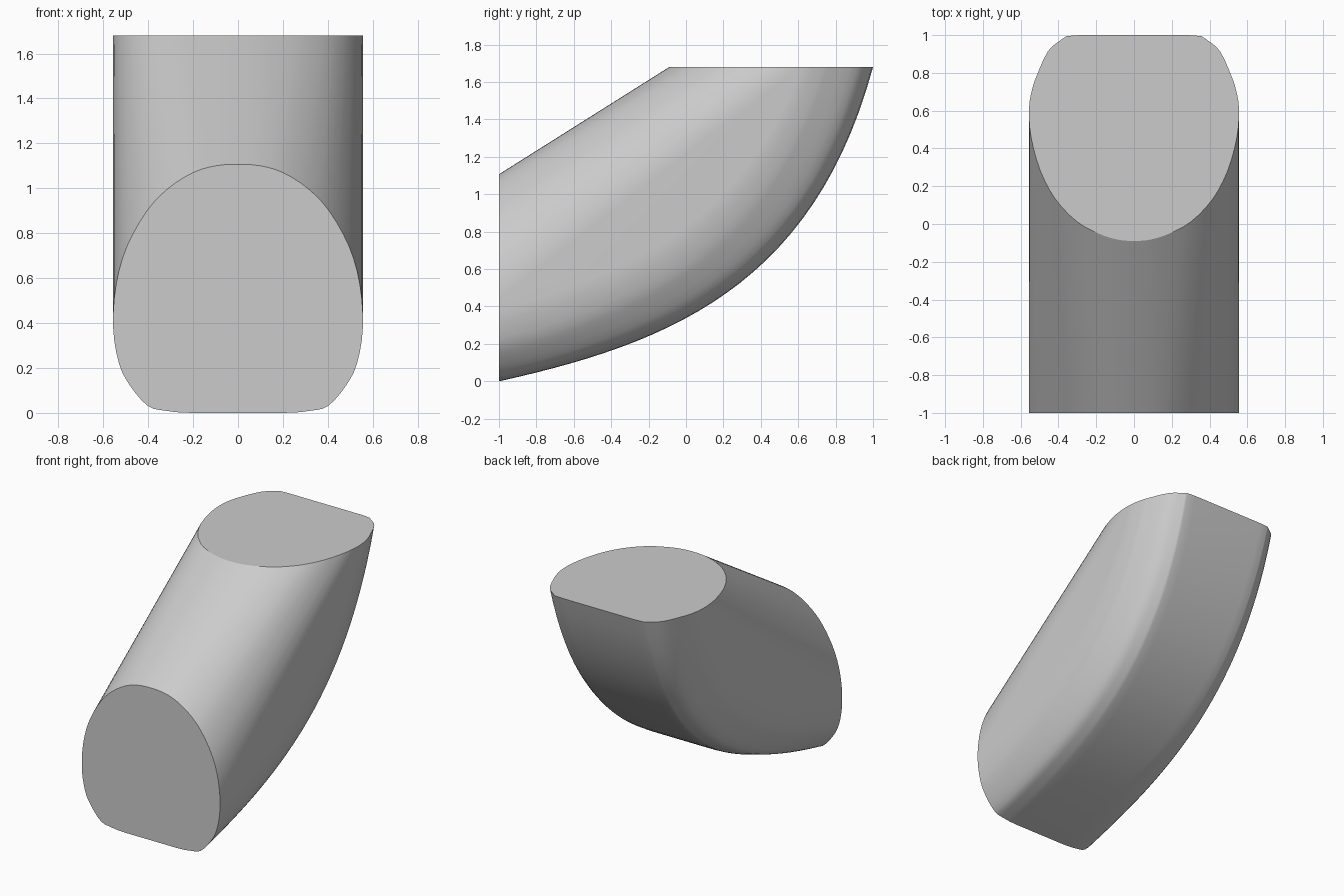
import bpy
import bmesh
from math import radians
from mathutils import Vector

STEPS = 28
FINE = 3
WIDTH = 0.556

cube = bpy.data.objects.get("Cube")
if cube:
    bpy.data.objects.remove(cube, do_unlink=True)

# Half outlines of the two end cuts: (x, distance from the outer curved side)
front_half = [(0.2, 0.0), (0.32, 0.01), (0.40, 0.03), (0.48, 0.12), (0.53, 0.22),
              (WIDTH, 0.38), (0.543, 0.57), (0.495, 0.74), (0.405, 0.9),
              (0.31, 1.0), (0.2, 1.07), (0.1, 1.1), (0, 1.107)]
top_half = [(0.29, 0.0), (0.38, 0.025), (0.455, 0.085), (0.515, 0.215), (0.54, 0.29),
            (WIDTH, 0.39), (0.545, 0.54), (0.495, 0.72), (0.415, 0.87),
            (0.305, 0.985), (0.2, 1.045), (0.1, 1.08), (0, 1.09)]


def outline(half):
    """Closed smooth outline with the distance scaled to run from 0 to 1."""
    depth = half[-1][1]
    right = [Vector((x, d / depth)) for x, d in half]
    pts = right + [Vector((-p.x, p.y)) for p in reversed(right[:-1])]
    count, result = len(pts), []
    for i in range(count):
        a, b, c, d = (pts[(i + k) % count] for k in (-1, 0, 1, 2))
        for f in range(FINE):
            t = f / FINE
            p = b + (c - a) * t / 2 + (a * 2 - b * 5 + c * 4 - d) * t**2 / 2 \
                + (b * 3 - a - c * 3 + d) * t**3 / 2
            result.append((p.x, min(max(p.y, 0), 1)))
    return result


def outer_curve(s):
    """Curved underside, as a cubic from the front foot to the back rim."""
    a, b, c, d = (Vector(p) for p in ((-1, 0), (-0.1, 0.2), (0.68, 0.5), (1, 1.68)))
    r = 1 - s
    return a * r**3 + b * 3 * r * r * s + c * 3 * r * s * s + d * s**3


def inner_line(s):
    """Straight sloping ridge."""
    return Vector((-1, 1.107)).lerp(Vector((-0.09, 1.68)), s)


# Sections fanned between the vertical and the horizontal cut
bm = bmesh.new()
front, top = outline(front_half), outline(top_half)
for i in range(STEPS + 1):
    s = i / STEPS
    low, high = outer_curve(s), inner_line(s)
    for (xa, ta), (xb, tb) in zip(front, top):
        y, z = low.lerp(high, ta + (tb - ta) * s)
        bm.verts.new((xa + (xb - xa) * s, y, z))

# Taut convex skin over the sections, with straight sides and flat end cuts
hull = bmesh.ops.convex_hull(bm, input=bm.verts, use_existing_faces=False)
bmesh.ops.delete(bm, geom=[v for v in bm.verts if not v.link_faces], context='VERTS')
bmesh.ops.dissolve_limit(bm, angle_limit=radians(0.3), verts=bm.verts, edges=bm.edges)
bmesh.ops.recalc_face_normals(bm, faces=bm.faces)

# Smooth skin with crisp rims around the cuts
for face in bm.faces:
    face.smooth = max(-face.normal.y, face.normal.z) < 0.999
for edge in bm.edges:
    edge.smooth = len({f.smooth for f in edge.link_faces}) == 1

mesh = bpy.data.meshes.new("curved_elbow_body")
bm.to_mesh(mesh)
bm.free()

body = bpy.data.objects.new("curved_elbow_body", mesh)
bpy.context.collection.objects.link(body)
shading = body.modifiers.new("even_shading", 'WEIGHTED_NORMAL')
shading.keep_sharp = True

grey = bpy.data.materials.new("plain grey")
grey.use_nodes = True
colour = (0.6, 0.6, 0.6, 1)
grey.diffuse_color = colour
grey.node_tree.nodes["Principled BSDF"].inputs["Base Color"].default_value = colour
mesh.materials.append(grey)
